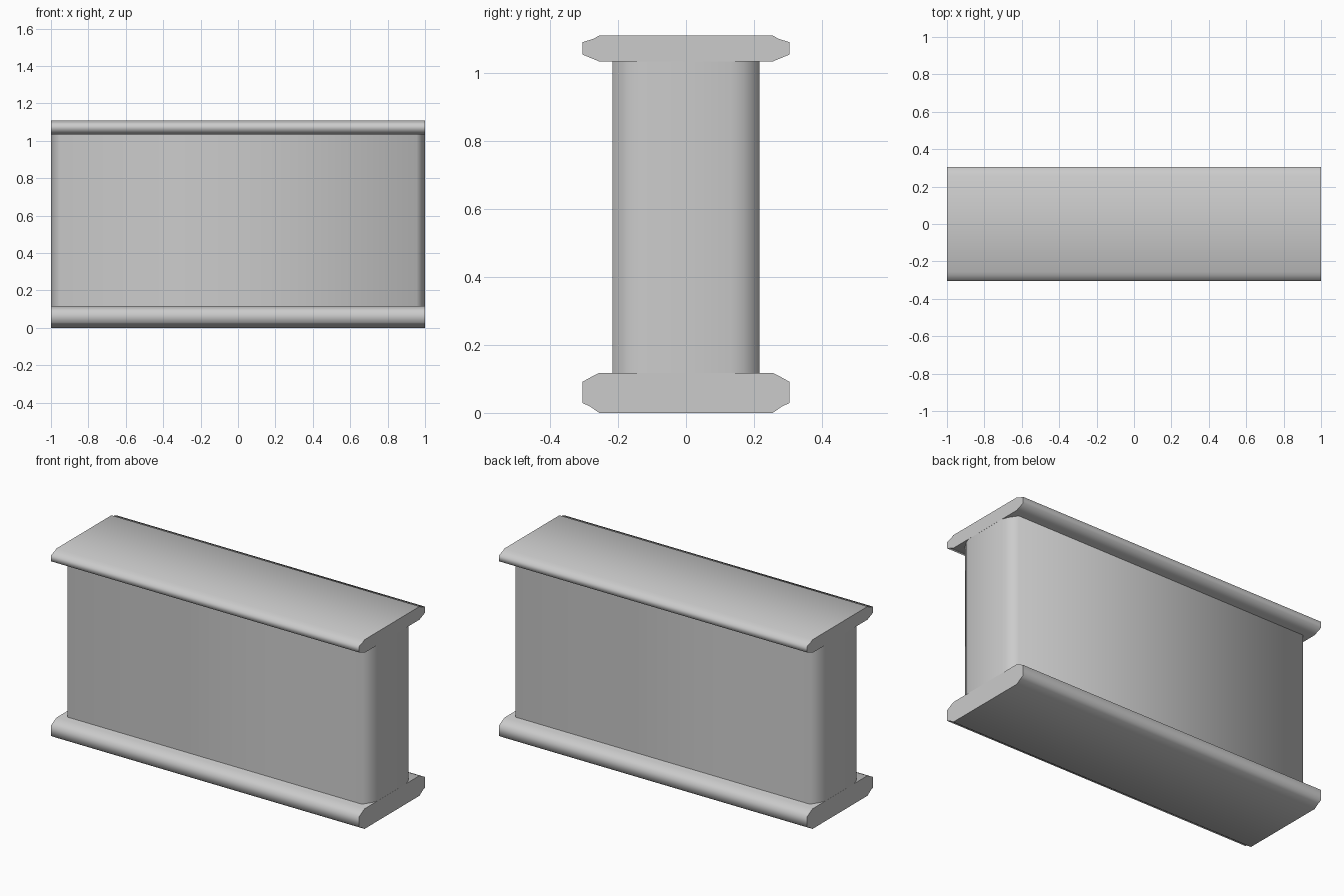
import bpy, bmesh, math

if "Cube" in bpy.data.objects:
    bpy.data.objects.remove(bpy.data.objects["Cube"])


def prism(name, outline, lo, hi, axis):
    """Extrude a 2D outline along x or z, with smooth sides and sharp ends."""
    def place(a, b, t):
        return (t, a, b) if axis == "x" else (a, b, t)
    bm = bmesh.new()
    face = bm.faces.new([bm.verts.new(place(a, b, lo)) for a, b in outline])
    ext = bmesh.ops.extrude_face_region(bm, geom=[face])
    verts = [g for g in ext["geom"] if isinstance(g, bmesh.types.BMVert)]
    bmesh.ops.translate(bm, verts=verts, vec=place(0, 0, hi - lo))
    bmesh.ops.recalc_face_normals(bm, faces=bm.faces[:])
    mesh = bpy.data.meshes.new(name)
    bm.to_mesh(mesh)
    bm.free()
    obj = bpy.data.objects.new(name, mesh)
    bpy.context.collection.objects.link(obj)
    bpy.ops.object.select_all(action="DESELECT")
    obj.select_set(True)
    bpy.context.view_layer.objects.active = obj
    bpy.ops.object.shade_smooth_by_angle(angle=math.radians(75))
    return obj


def mirrored(half):
    """Complete a half outline by reflecting it across the second axis."""
    return half + [(-a, b) for a, b in reversed(half)]


# Base and coping rails: bevelled cross-sections running the full length
base = [(0.255, 0.0), (0.284, 0.02), (0.305, 0.029),
        (0.305, 0.091), (0.278, 0.106), (0.254, 0.118)]
coping = [(0.254, 1.033), (0.305, 1.054), (0.305, 1.09),
          (0.272, 1.1), (0.255, 1.11)]
prism("base_rail", mirrored(base), -1, 1, "x")
prism("coping_rail", mirrored(coping), -1, 1, "x")

# Wall panel: rounded vertical corners, ends sunk into the rails
corner = [(0.9995, 0.134), (0.986, 0.17), (0.955, 0.216)]
half = [(x, -y) for x, y in reversed(corner)] + corner
prism("wall_panel", half + [(-x, -y) for x, y in half], 0.08, 1.07, "z")
